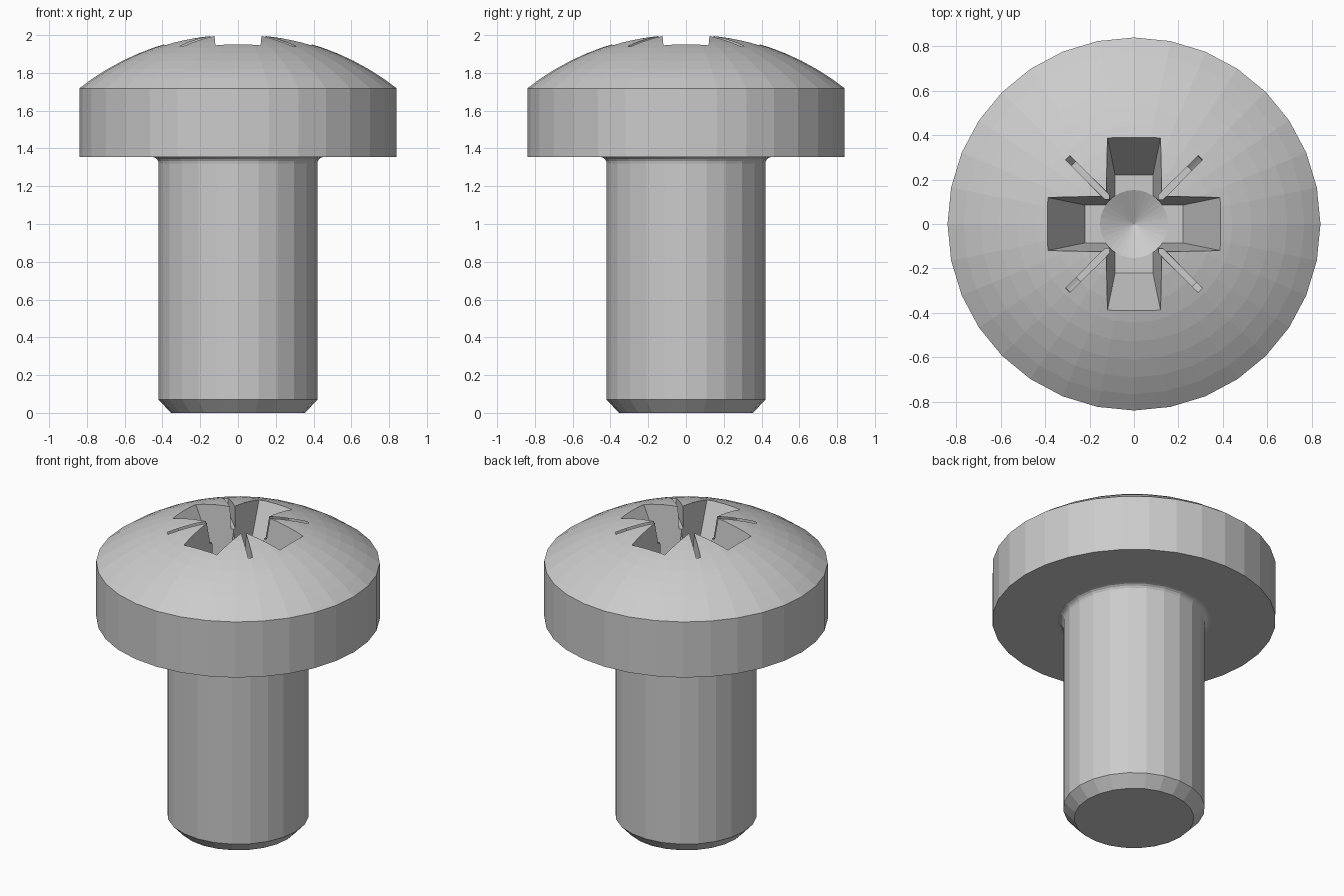
import bpy, bmesh, math
from mathutils import Matrix

if "Cube" in bpy.data.objects:
    bpy.data.objects.remove(bpy.data.objects["Cube"])


def finish(name, bm):
    bmesh.ops.remove_doubles(bm, verts=bm.verts, dist=1e-5)
    bmesh.ops.recalc_face_normals(bm, faces=bm.faces)
    me = bpy.data.meshes.new(name)
    bm.to_mesh(me)
    bm.free()
    ob = bpy.data.objects.new(name, me)
    bpy.context.collection.objects.link(ob)
    return ob


def lathe(name, profile, n):
    """Revolve (radius, z) points; open ends are capped flat."""
    bm = bmesh.new()
    rings = [[bm.verts.new((r * math.cos(2 * math.pi * i / n), r * math.sin(2 * math.pi * i / n), z))
              for i in range(n)] if r > 0 else [bm.verts.new((0, 0, z))] for r, z in profile]
    for a, b in zip(rings, rings[1:]):
        for i in range(n):
            j = (i + 1) % n
            if len(a) == 1:
                bm.faces.new((a[0], b[j], b[i]))
            elif len(b) == 1:
                bm.faces.new((a[i], a[j], b[0]))
            else:
                bm.faces.new((a[i], a[j], b[j], b[i]))
    for ring in (rings[0], rings[-1]):
        if len(ring) > 1:
            bm.faces.new(ring)
    return finish(name, bm)


def prism(name, lower, upper, angle=0):
    """Six-sided block between two rectangles (x0, x1, z0, z1, half width)."""
    bm = bmesh.new()
    rows = []
    for x0, x1, z0, z1, w in (lower, upper):
        rows.append([bm.verts.new(p) for p in ((x0, -w, z0), (x1, -w, z1), (x1, w, z1), (x0, w, z0))])
    a, b = rows
    bm.faces.new(a)
    bm.faces.new(b)
    for i in range(4):
        j = (i + 1) % 4
        bm.faces.new((a[i], a[j], b[j], b[i]))
    bm.transform(Matrix.Rotation(angle, 4, 'Z'))
    return finish(name, bm)


def boolean(target, other, op):
    mod = target.modifiers.new(other.name, 'BOOLEAN')
    mod.operation, mod.solver, mod.object = op, 'EXACT', other
    bpy.context.view_layer.objects.active = target
    bpy.ops.object.modifier_apply(modifier=mod.name)
    bpy.data.objects.remove(other, do_unlink=True)


# Domed head
R, ZC, STEPS = 1.36, 0.649, 10
a_max = math.asin(0.84 / R)
dome = [(R * math.sin(a_max * k / STEPS), ZC + R * math.cos(a_max * k / STEPS))
        for k in range(STEPS, 0, -1)]
screw = lathe("screw", [(0.84, 1.355)] + dome + [(0, ZC + R)], 32)

# Shank with chamfered tip and a small fillet under the head
fillet = [(0.455 - 0.035 * math.cos(t), 1.32 + 0.035 * math.sin(t))
          for t in (math.radians(d) for d in (0, 22.5, 45, 67.5, 90))]
shank = lathe("shank", [(0.355, 0), (0.42, 0.07)] + fillet + [(0.455, 1.42)], 24)
boolean(screw, shank, 'UNION')

# Tapered cross recess
for k in range(2):
    arm = prism("cross_arm", (-0.22, 0.22, 1.61, 1.61, 0.085),
                (-0.44, 0.44, 2.05, 2.05, 0.13), k * math.pi / 2)
    boolean(screw, arm, 'DIFFERENCE')

# Round core with conical bottom
core = lathe("recess_core", [(0, 1.53), (0.153, 1.609), (0.156, 2.06)], 32)
boolean(screw, core, 'DIFFERENCE')

# Thin diagonal slits
for k in range(4):
    slit = prism("slit", (0.1, 0.385, 1.86, 1.86, 0.013), (0.1, 0.47, 2.04, 2.04, 0.015),
                 math.pi / 4 + k * math.pi / 2)
    boolean(screw, slit, 'DIFFERENCE')
